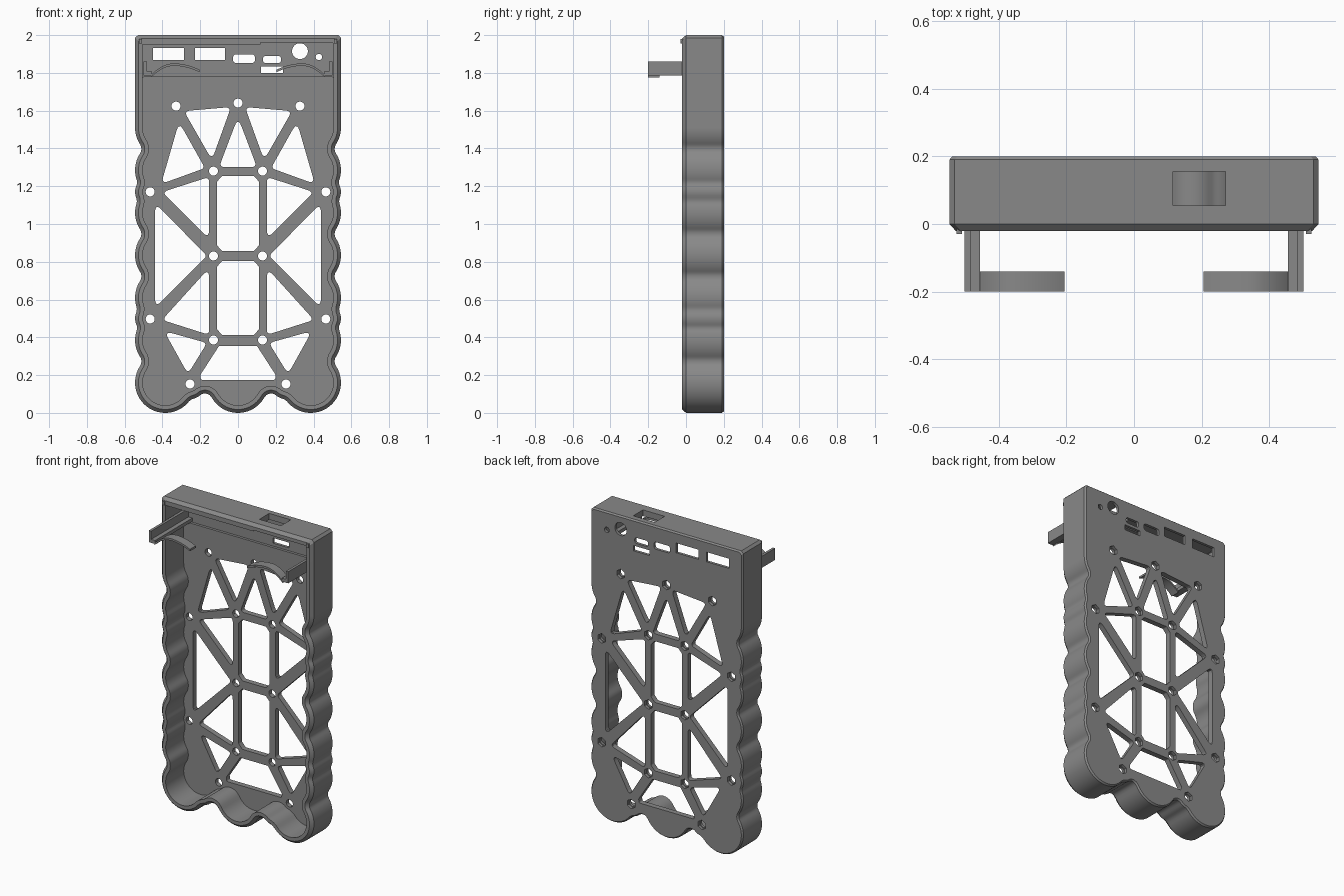
import bpy, bmesh, math
from mathutils import Vector

if "Cube" in bpy.data.objects:
    bpy.data.objects.remove(bpy.data.objects["Cube"])

mat = bpy.data.materials.new("grey plastic")
mat.diffuse_color = (0.25, 0.25, 0.25, 1)
mat.use_nodes = True
mat.node_tree.nodes["Principled BSDF"].inputs["Base Color"].default_value = mat.diffuse_color

LOBE, BOSS, WALL = 0.16, 0.08, 0.04
BACK, SPLIT, FLOOR, FRONT = 0.20, 0.182, 0.165, -0.02
HALF, CX, H, R = 0.545, 0.385, 0.005, 0.04


# ---- helpers -------------------------------------------------------------
def select(ob):
    bpy.ops.object.select_all(action='DESELECT')
    ob.select_set(True)
    bpy.context.view_layer.objects.active = ob


def finish(ob):
    ob.data.materials.clear()
    ob.data.materials.append(mat)
    select(ob)
    bpy.ops.object.shade_smooth_by_angle(angle=math.radians(30))
    return ob


def slab(name, loops, y0, y1):
    """Flat x-z shape (first loop outer, others holes) between two depths."""
    cu = bpy.data.curves.new(name, 'CURVE')
    cu.dimensions, cu.fill_mode = '2D', 'BOTH'
    cu.extrude = (y1 - y0) / 2
    for loop in loops:
        sp = cu.splines.new('POLY')
        sp.points.add(len(loop) - 1)
        for p, (x, z) in zip(sp.points, loop):
            p.co = (x, z, 0, 1)
        sp.use_cyclic_u = True
    ob = bpy.data.objects.new(name, cu)
    bpy.context.collection.objects.link(ob)
    ob.rotation_euler.x = math.pi / 2
    ob.location.y = (y0 + y1) / 2
    select(ob)
    bpy.ops.object.convert(target='MESH')
    return finish(bpy.context.object)


def rect(x0, x1, z0, z1):
    return [(x0, z0), (x1, z0), (x1, z1), (x0, z1)]


def disc(x, z, r, n, turn=0):
    return [(x + r * math.cos(turn + math.tau * i / n),
             z + r * math.sin(turn + math.tau * i / n)) for i in range(n)]


def rounded(pts, r=0.02, n=5):
    out, pts = [], [Vector(p) for p in pts]
    for i, p in enumerate(pts):
        a, b = pts[i - 1] - p, pts[(i + 1) % len(pts)] - p
        t = min(r / math.tan(a.angle(b) / 2), 0.42 * a.length, 0.42 * b.length)
        s, e = p + a.normalized() * t, p + b.normalized() * t
        for k in range(n + 1):
            u = k / n
            out.append(tuple(s * (1 - u) ** 2 + p * 2 * u * (1 - u) + e * u * u))
    return out


def flip(loop):
    return [(-x, z) for x, z in reversed(loop)]


# ---- scalloped outline: row of circles with rolled-in valleys --------------
def rolled(circles, lo, hi, flat=None):
    def raw(s):
        if flat and s >= flat[0]:
            return flat[1]
        return max([h + math.sqrt(r * r - (s - c) ** 2)
                    for c, h, r in circles if abs(s - c) < r] + [-0.2])

    def ball(rad):
        m = int(rad / H + 0.01)
        return [(k, math.sqrt(max(0, rad * rad - (k * H) ** 2))) for k in range(-m, m + 1)]
    base = {i: raw(i * H) for i in range(lo - 40, hi + 41)}
    grown = {i: max(base[i + k] + b for k, b in ball(R)) for i in range(lo - 24, hi + 25)}
    return lambda i, d: min(grown[i + k] - b for k, b in ball(R + d))


side = rolled([(0.16 + 0.225 * k, CX, LOBE) for k in range(7)]
              + [(z, 0.465, BOSS) for z in (0.5, 1.17)], 32, 304, (1.51, HALF))
base = rolled([(x, -0.16, LOBE) for x in (-CX, 0, CX)]
              + [(x, -0.153, BOSS) for x in (-0.254, 0.254)], 0, 78)


def outline(d, top=2.0):
    right = [(i * H, -base(i, d)) for i in range(0, 77, 2)]
    right += [(CX + (LOBE - d) * math.sin(a), 0.16 - (LOBE - d) * math.cos(a))
              for a in (math.pi / 2 * k / 14 for k in range(15))]
    right += [(side(i, d), i * H) for i in range(34, 303, 2)]
    c = 0.015 if d < 0.03 else 0.004
    right += [(HALF - d, top - d - c), (HALF - d - c, top - d)]
    return right + flip(right)[:-1]


# ---- outer wall: rings lofted round the rim --------------------------------
rings = [(WALL, FRONT), (0.018, FRONT), (0, 0), (0, 0.19), (0.008, BACK), (WALL, BACK)]
bm = bmesh.new()
loft = [[bm.verts.new((x, y, z)) for x, z in outline(d)] for d, y in rings]
for j, ring in enumerate(loft):
    nxt = loft[(j + 1) % len(loft)]
    for i in range(len(ring)):
        k = (i + 1) % len(ring)
        bm.faces.new((ring[i], ring[k], nxt[k], nxt[i]))
bmesh.ops.recalc_face_normals(bm, faces=bm.faces)
me = bpy.data.meshes.new("outer_wall")
bm.to_mesh(me)
bm.free()
wall = bpy.data.objects.new("outer_wall", me)
bpy.context.collection.objects.link(wall)

# slot through the top wall
cutter = slab("slot_cutter", [rect(0.115, 0.27, 1.9, 2.1)], 0.055, 0.155)
mod = wall.modifiers.new("slot", 'BOOLEAN')
mod.operation, mod.object, mod.solver = 'DIFFERENCE', cutter, 'EXACT'
select(wall)
bpy.ops.object.modifier_apply(modifier="slot")
bpy.data.objects.remove(cutter)
finish(wall)

# ---- back plate: truss windows, screw holes, port openings -----------------
half_windows = [
    [(-0.286, 1.598), (-0.037, 1.619), (-0.138, 1.339)],
    [(-0.312, 1.54), (-0.175, 1.296), (-0.407, 1.212)],
    [(-0.402, 1.169), (-0.153, 1.249), (-0.153, 0.921)],
    [(-0.439, 1.111), (-0.164, 0.831), (-0.439, 0.556)],
    [(-0.153, 0.767), (-0.153, 0.413), (-0.402, 0.492)],
    [(-0.392, 0.434), (-0.164, 0.37), (-0.265, 0.206)],
]
windows = [rounded(w) for w in half_windows]
windows += [flip(w) for w in windows]
windows.append(rounded([(0, 1.566), (-0.1, 1.302), (0.1, 1.302)]))
windows.append(rounded([(-0.1, 0.355), (0.1, 0.355), (0.2, 0.2), (0.196, 0.175),
                        (-0.196, 0.175), (-0.2, 0.2)], 0.01))
for z0, z1 in ((0.857, 1.254), (0.413, 0.804)):
    windows.append(rounded([(-0.085, z0), (0.085, z0), (0.111, z0 + 0.03), (0.111, z1 - 0.03),
                            (0.085, z1), (-0.085, z1), (-0.111, z1 - 0.03),
                            (-0.111, z0 + 0.03)], 0.01, 2))

screws = [(0, 1.64)] + [(s * x, z) for s in (-1, 1) for x, z in (
    (0.328, 1.624), (0.13, 1.28), (0.465, 1.17), (0.13, 0.831),
    (0.465, 0.497), (0.13, 0.386), (0.254, 0.153))]

ports = [rect(-0.45, -0.286, 1.868, 1.931), rect(-0.228, -0.069, 1.868, 1.931),
         rounded(rect(-0.026, 0.09, 1.852, 1.898), 0.018),
         rounded(rect(0.132, 0.228, 1.852, 1.889), 0.015),
         rect(0.122, 0.238, 1.799, 1.833),
         disc(0.328, 1.915, 0.042, 32), disc(0.428, 1.884, 0.017, 16)]

slab("back_plate", [outline(WALL)] + windows + ports
     + [disc(x, z, 0.031, 6, math.pi / 6) for x, z in screws], SPLIT, BACK)
slab("inner_plate", [outline(WALL, 1.82)] + windows
     + [disc(x, z, 0.024, 20) for x, z in screws], FLOOR, SPLIT)

# ---- snap arms, curved springs and rim catches -----------------------------
xs = [0.205 + 0.255 * k / 20 for k in range(21)]
arc = [(x, 1.85 - (4.2 if x > 0.34 else 1.8) * (x - 0.34) ** 2) for x in xs]
spring = arc + [(x, z - 0.013) for x, z in reversed(arc)]
arm = [(0.455, 1.785), (0.5, 1.785), (0.5, 1.86), (0.483, 1.86), (0.483, 1.807), (0.455, 1.807)]
for tag, f in (("right", lambda l: l), ("left", flip)):
    slab(tag + "_arm", [f(arm)], -0.2, SPLIT)
    slab(tag + "_spring", [f(spring)], -0.2, -0.14)
    slab(tag + "_catch", [f(rect(0.508, 0.525, 1.955, 1.98))], -0.03, 0.0)

# thin lip under the top wall
slab("top_lip", [rect(-0.506, 0.12, 1.95, 1.962)], -0.015, 0.02)
